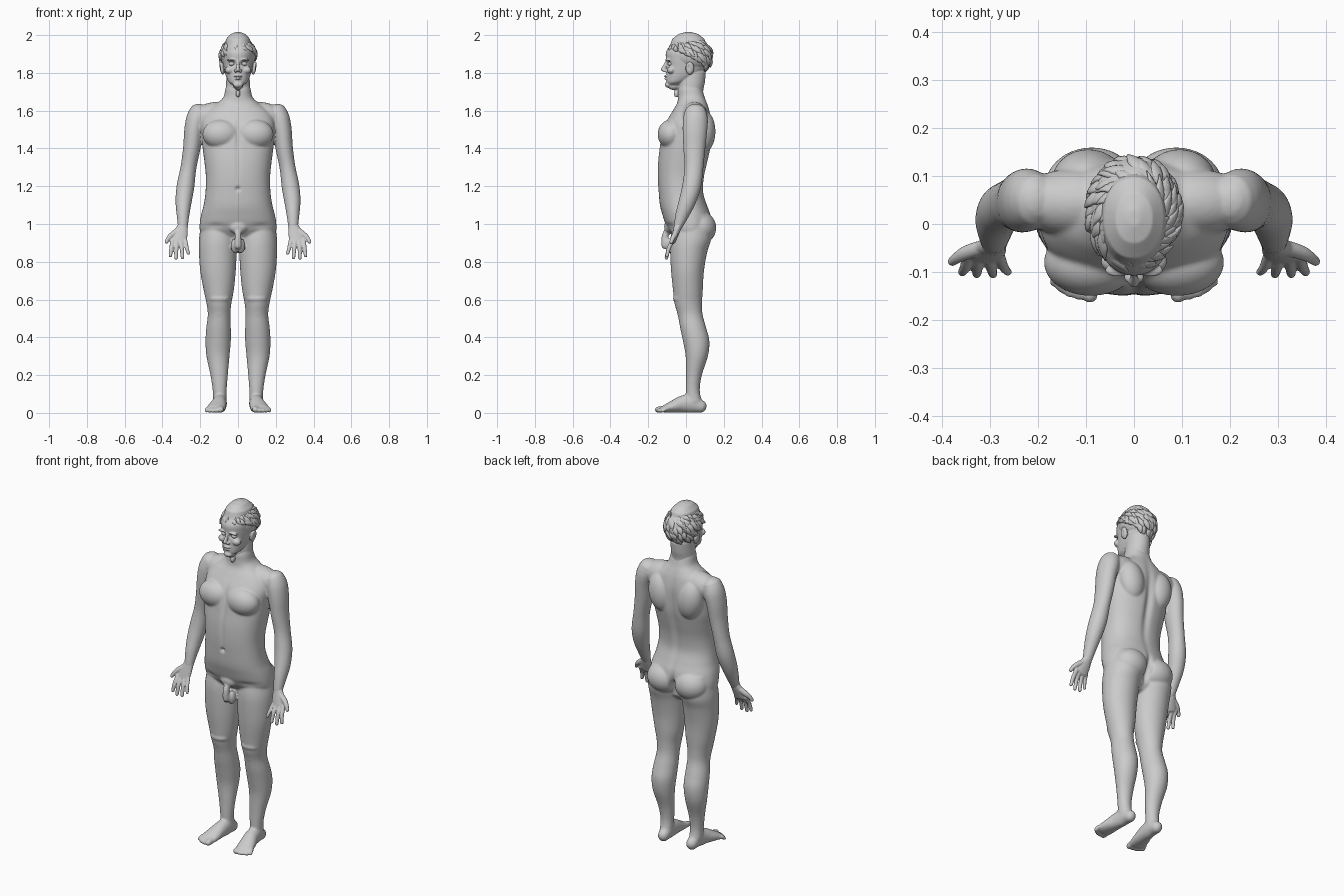
import bpy, bmesh, math, random
from mathutils import Vector, Matrix

random.seed(4)


def spline(pts, steps):
    """Catmull-Rom through tuples of any length."""
    out = []
    for i in range(len(pts) - 1):
        a, b, c, d = (pts[max(i - 1, 0)], pts[i], pts[i + 1], pts[min(i + 2, len(pts) - 1)])
        for k in range(steps):
            t = k / steps
            out.append(tuple(0.5 * (2 * q + (r - p) * t + (2 * p - 5 * q + 4 * r - s) * t * t
                       + (3 * q - p - 3 * r + s) * t ** 3) for p, q, r, s in zip(a, b, c, d)))
    return out + [tuple(pts[-1])]


def tube(bm, pts, both=False, flat=False, n=2.0, seg=32, steps=4, side=None):
    """Round-ended loft; each point is x, y, z, half width, half depth."""
    p = spline(pts, steps)
    rings = []
    for i, q in enumerate(p):
        t = Vector(p[min(i + 1, len(p) - 1)][:3]) - Vector(p[max(i - 1, 0)][:3])
        t = Vector((0, 0, 1)) if flat else t.normalized()
        rings.append((Vector(q[:3]), t, q[3], q[4]))

    def dome(r, sgn):
        m = min(r[2], r[3])
        return [(r[0] + sgn * r[1] * m * math.sin(a), r[1], r[2] * math.cos(a), r[3] * math.cos(a))
                for a in (0.5, 1.0, 1.4)]
    up = sgn = 1
    if flat and p[-1][2] < p[0][2]:
        sgn = -1
    rings = dome(rings[0], -sgn)[::-1] + rings + dome(rings[-1], sgn)
    for s in ((1, -1) if both else (1,)):
        loops = []
        for c, t, rx, ry in rings:
            u = Vector(side or (1, 0, 0))
            u = (u - t * u.dot(t)).normalized()
            w = t.cross(u)
            loop = []
            for k in range(seg):
                a = 2 * math.pi * k / seg
                ca, sa = math.cos(a), math.sin(a)
                v = (c + u * rx * math.copysign(abs(ca) ** (2 / n), ca)
                     + w * ry * math.copysign(abs(sa) ** (2 / n), sa))
                loop.append(bm.verts.new((v.x * s, v.y, v.z)))
            loops.append(loop)
        for a, b in zip(loops, loops[1:]):
            for k in range(seg):
                j = (k + 1) % seg
                bm.faces.new((a[k], a[j], b[j], b[k]))
        bm.faces.new(loops[0])
        bm.faces.new(loops[-1])


def ball(bm, c, r, both=False, tilt=0):
    for s in ((1, -1) if both else (1,)):
        m = (Matrix.Translation((c[0] * s, c[1], c[2])) @ Matrix.Rotation(tilt * s, 4, 'Y')
             @ Matrix.Diagonal((*r, 1)))
        bmesh.ops.create_uvsphere(bm, u_segments=32, v_segments=20, radius=1, matrix=m)


def profile(rows):
    """Rows of z, half width, front y, back y become tube points."""
    return [(0, (f + b) / 2, z, w, (b - f) / 2) for z, w, f, b in rows]


def finish(bm, name, voxel=0, smooth=5, dents=()):
    bmesh.ops.recalc_face_normals(bm, faces=bm.faces)
    me = bpy.data.meshes.new(name)
    bm.to_mesh(me)
    bm.free()
    ob = bpy.data.objects.new(name, me)
    bpy.context.collection.objects.link(ob)
    if voxel:
        r = ob.modifiers.new("fuse", 'REMESH')
        r.mode, r.voxel_size = 'VOXEL', voxel
        s = ob.modifiers.new("soften", 'SMOOTH')
        s.factor, s.iterations = 0.5, smooth
        dg = bpy.context.evaluated_depsgraph_get()
        me = bpy.data.meshes.new_from_object(ob.evaluated_get(dg))
        ob.modifiers.clear()
        ob.data = me
        me.name = name
    # Press soft hollows into the surface
    moves = [(v, v.normal.copy()) for v in me.vertices]
    for v, nrm in moves:
        d = sum(depth * math.exp(-sum(((v.co[i] - c[i]) / r[i]) ** 2 for i in range(3)))
                for c, r, depth in dents)
        if abs(d) > 1e-5:
            v.co -= nrm * d
    me.polygons.foreach_set("use_smooth", [True] * len(me.polygons))
    return ob


# Torso
b = bmesh.new()
tube(b, profile([(.93, .17, -.06, .10), (.96, .20, -.085, .12), (1.0, .203, -.108, .135),
     (1.05, .195, -.125, .13), (1.1, .182, -.138, .112), (1.17, .172, -.145, .092),
     (1.25, .17, -.15, .097), (1.33, .178, -.148, .115), (1.4, .187, -.14, .13),
     (1.47, .192, -.13, .135), (1.54, .195, -.105, .135), (1.6, .165, -.07, .125),
     (1.64, .11, -.047, .112), (1.67, .078, -.043, .1), (1.71, .068, -.043, .088)]),
     flat=True, n=2.3, seg=48)
ball(b, (.09, -.08, 1.475), (.098, .07, .078), True)          # chest
ball(b, (.095, .09, 1.49), (.075, .066, .115), True, .15)     # shoulder blades
ball(b, (.125, .045, 1.572), (.12, .07, .073), True, .12)     # trapezius
ball(b, (.088, .072, .98), (.1, .088, .088), True)            # buttocks
# Legs
tube(b, [(.105, .03, 1.0, .09, .1), (.107, .025, .92, .1, .108), (.107, .014, .85, .1, .098),
         (.106, .008, .75, .094, .087), (.102, .01, .65, .08, .079), (.101, .012, .58, .066, .073),
         (.1, .022, .52, .06, .066), (.103, .038, .45, .065, .069), (.105, .054, .38, .067, .07),
         (.106, .057, .3, .061, .059), (.1, .042, .2, .046, .042), (.097, .036, .12, .037, .037),
         (.096, .042, .06, .036, .042)], True, True)
ball(b, (.1, -.03, .605), (.056, .039, .027), True)           # knee fold
ball(b, (.1, -.018, .54), (.034, .03, .045), True)            # kneecap
# Feet and toes
tube(b, [(.093, .078, .034, .031, .034), (.095, .03, .05, .036, .05), (.1, -.02, .046, .04, .045),
         (.11, -.07, .033, .047, .032), (.118, -.11, .022, .05, .021)], True)
for i in range(5):
    x, r = (.086, .109, .128, .145, .16)[i], (.017, .012, .0115, .011, .0105)[i]
    tip = (-.148, -.148, -.143, -.134, -.122)[i]
    tube(b, [(x, -.1, .022, r, r), (x + .004, (tip - .1) / 2, .021, r, r),
             (x + .006, tip, r, r, r)], True, seg=16)
# Pelvic anatomy
ball(b, (0, -.088, .985), (.05, .028, .035))
ball(b, (.016, -.082, .885), (.022, .026, .04), True)
tube(b, [(0, -.095, .97, .018, .018), (0, -.112, .93, .018, .018), (0, -.112, .885, .019, .018)], seg=16)
# Arms
tube(b, [(.21, .05, 1.585, .052, .06), (.222, .05, 1.55, .054, .066), (.235, .047, 1.49, .05, .065),
         (.245, .044, 1.4, .046, .058), (.262, .042, 1.3, .042, .05), (.278, .03, 1.2, .047, .05),
         (.288, .007, 1.12, .043, .045), (.291, -.02, 1.05, .034, .036),
         (.292, -.043, .985, .026, .023)], True)
finish(b, "body", .006, 5, [
    ((0, .14, 1.36), (.022, .1, .2), .014), ((0, -.14, 1.47), (.012, .06, .08), .01),
    ((0, -.145, 1.185), (.011, .03, .011), .014), ((0, .14, .96), (.014, .07, .07), .025),
    ((0, -.15, 1.3), (.012, .05, .09), .004), ((.12, -.08, .99), (.05, .05, .015), .005),
    ((-.12, -.08, .99), (.05, .05, .015), .005)])

# Hands: palm, fingers and thumb
b = bmesh.new()
tube(b, [(.291, -.04, .995, .026, .022), (.303, -.055, .95, .037, .018),
         (.313, -.068, .91, .04, .014)], True)
for bx, tx, ty, tz, r in ((.28, .263, -.1, .845, .0095), (.302, .294, -.104, .823, .0105),
                          (.325, .328, -.104, .82, .0105), (.346, .358, -.1, .833, .0105)):
    tube(b, [(bx, -.067, .915, r + .002, r + .001), ((bx + tx) / 2, -.09, .875, r + .001, r),
             (tx, ty, tz, r - .001, r - .001)], True, seg=16)
tube(b, [(.318, -.05, .965, .017, .016), (.35, -.06, .942, .015, .015),
         (.368, -.07, .925, .012, .012), (.379, -.078, .905, .01, .01)], True, seg=16)
finish(b, "hands", .0035, 3)

# Head and neck
b = bmesh.new()
tube(b, profile([(1.735, .026, -.1, -.03), (1.75, .048, -.104, .0), (1.775, .061, -.105, .05),
     (1.8, .069, -.104, .085), (1.835, .076, -.103, .11), (1.87, .081, -.106, .125),
     (1.91, .083, -.106, .13), (1.945, .072, -.085, .11)]), flat=True, n=2.15, steps=5)
tube(b, [(0, .032, 1.65, .072, .07), (0, .025, 1.7, .066, .066), (0, .028, 1.75, .063, .072),
         (0, .035, 1.8, .06, .07)], flat=True)
ball(b, (0, -.094, 1.737), (.026, .018, .016))                # chin
ball(b, (0, -.05, 1.69), (.012, .014, .02))                   # throat
tube(b, [(0, -.1, 1.862, .008, .008), (0, -.111, 1.84, .009, .01),
         (0, -.122, 1.818, .011, .011)], seg=16)              # nose
ball(b, (.012, -.11, 1.811), (.009, .012, .008), True)        # nostrils
ball(b, (.034, -.096, 1.868), (.027, .015, .008), True, .1)   # brows
ball(b, (.045, -.078, 1.815), (.024, .022, .02), True)        # cheeks
ball(b, (0, -.105, 1.782), (.022, .011, .006))                # upper lip
ball(b, (0, -.104, 1.77), (.019, .011, .006))                 # lower lip
ball(b, (.086, .02, 1.825), (.012, .023, .035), True, .2)     # ears
finish(b, "head", .0035, 3, [
    ((.033, -.105, 1.849), (.018, .03, .012), .014), ((-.033, -.105, 1.849), (.018, .03, .012), .014),
    ((0, -.112, 1.776), (.02, .02, .003), .005), ((.1, .015, 1.828), (.008, .01, .018), .006),
    ((-.1, .015, 1.828), (.008, .01, .018), .006)])

# Eyes
b = bmesh.new()
ball(b, (.033, -.083, 1.848), (.0155, .014, .0115), True)
finish(b, "eyes")

# Hair: cap plus overlapping swirling locks
b = bmesh.new()
ball(b, (0, .028, 1.893), (.094, .112, .092))
centre = Vector((0, .02, 1.885))


def scalp(th, ph, lift):
    d = Vector((math.sin(th) * math.cos(ph), math.sin(th) * math.sin(ph), math.cos(th)))
    return centre + Vector((d.x * .095, d.y * .117, d.z * .101)) * lift


for row, count in enumerate((7, 14, 20, 24, 24, 20)):
    for k in range(count):
        ph = 2 * math.pi * (k + random.uniform(-.3, .3)) / count + row
        back = (1 + math.sin(ph)) / 2
        limit = 1.12 + 1.3 * back ** 1.3
        th = limit * (row + .2) / 6.3
        length, swirl = random.uniform(.45, .65), random.uniform(.25, .7)
        end = min(th + length, limit + .12)
        lift = random.uniform(1.0, 1.09)
        pts = []
        for t, w in ((0, .5), (.35, 1), (.7, .8), (1, .15)):
            p = scalp(th + (end - th) * t, ph + swirl * t / (.5 + math.sin(th)), .96 + (lift - .96) * t)
            pts.append((*p, .0155 * w, .008 * w))
        tube(b, pts, seg=10, steps=3, side=(-math.sin(ph), math.cos(ph), 0))
finish(b, "hair")
